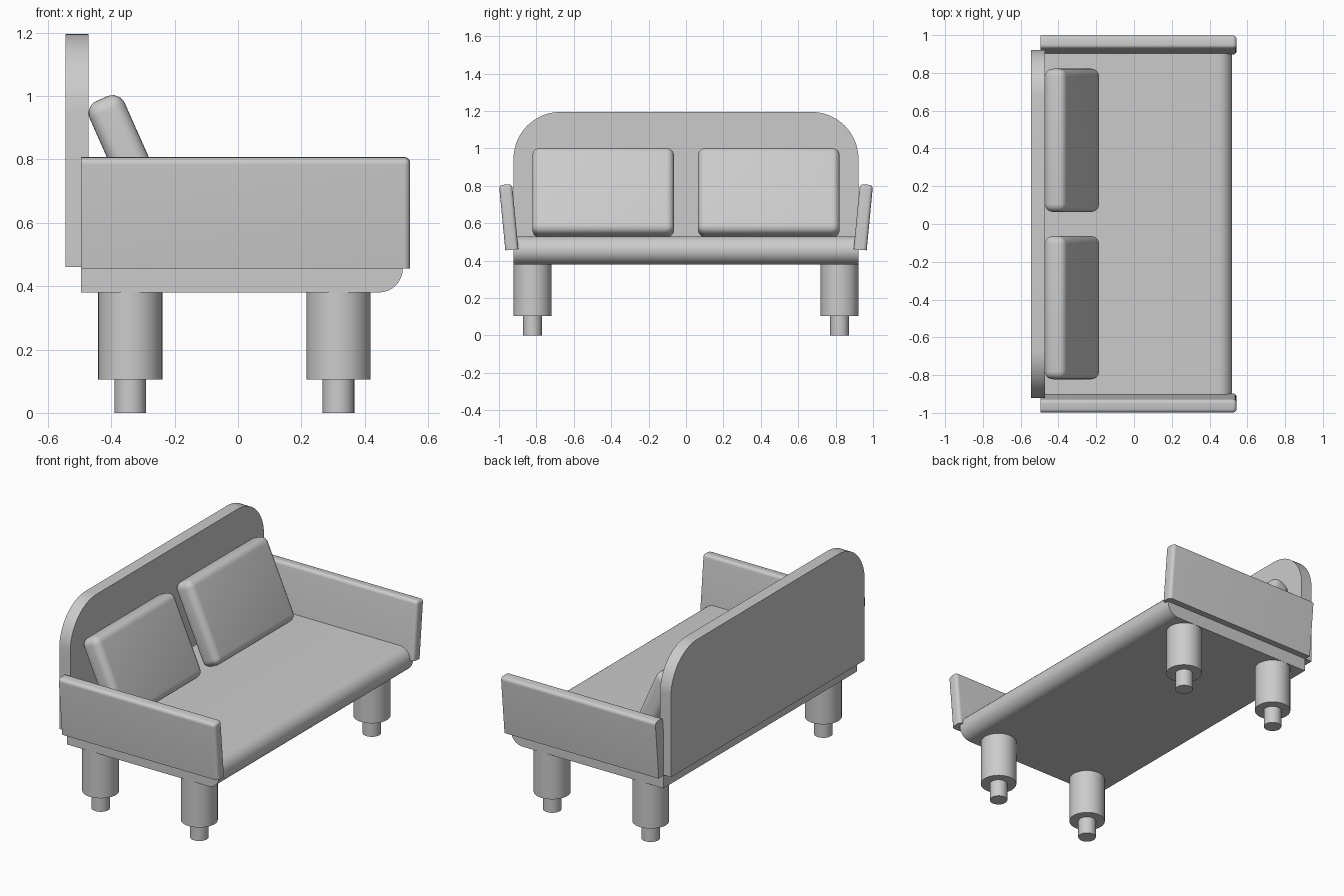
import bpy, bmesh
from math import radians, sin, cos
from mathutils import Matrix, Vector

if "Cube" in bpy.data.objects:
    bpy.data.objects.remove(bpy.data.objects["Cube"])


def finish(bm, name, loc=(0, 0, 0), rot=(0, 0, 0)):
    bmesh.ops.recalc_face_normals(bm, faces=bm.faces)
    mesh = bpy.data.meshes.new(name)
    bm.to_mesh(mesh)
    bm.free()
    ob = bpy.data.objects.new(name, mesh)
    ob.location, ob.rotation_euler = loc, rot
    bpy.context.collection.objects.link(ob)
    bpy.ops.object.select_all(action='DESELECT')
    ob.select_set(True)
    bpy.context.view_layer.objects.active = ob
    bpy.ops.object.shade_smooth_by_angle(angle=radians(35))
    return ob


def arc(a, b, r, start, end, n=16):
    steps = [radians(start + (end - start) * i / n) for i in range(n + 1)]
    return [(a + r * cos(t), b + r * sin(t)) for t in steps]


def extrude(points, vec, name):
    bm = bmesh.new()
    face = bm.faces.new([bm.verts.new(p) for p in points])
    new = bmesh.ops.extrude_face_region(bm, geom=[face], use_keep_orig=True)
    verts = [v for v in new['geom'] if isinstance(v, bmesh.types.BMVert)]
    bmesh.ops.translate(bm, verts=verts, vec=Vector(vec))
    return finish(bm, name)


def bevel_box(name, size, radius, loc, rot, pick=lambda e: True, segments=6):
    bm = bmesh.new()
    bmesh.ops.create_cube(bm, size=1, matrix=Matrix.Diagonal((*size, 1)))
    bmesh.ops.bevel(bm, geom=[e for e in bm.edges if pick(e)], offset=radius,
                    segments=segments, profile=0.5, affect='EDGES')
    return finish(bm, name, loc, rot)


def cylinder(name, x, y, z0, z1, r):
    bm = bmesh.new()
    bmesh.ops.create_cone(bm, cap_ends=True, segments=48, radius1=r, radius2=r,
                          depth=z1 - z0)
    return finish(bm, name, (x, y, (z0 + z1) / 2))


# Seat slab with half-round front edge
profile = [(-0.495, 0.53), (-0.495, 0.38)] + arc(0.445, 0.455, 0.075, -90, 90)
extrude([(x, -0.922, z) for x, z in profile], (0, 1.844, 0), "seat")

# Backrest board with two rounded top corners
R = 0.25
outline = ([(-0.922, 0.46), (0.922, 0.46)]
           + arc(0.922 - R, 1.195 - R, R, 0, 90)
           + arc(-0.922 + R, 1.195 - R, R, 90, 180))
extrude([(-0.545, y, z) for y, z in outline], (0.073, 0, 0), "backrest")


# Armrests round only along their top and front faces
def top_or_front(e):
    a, b = (v.co for v in e.verts)
    return (a.z > 0 and b.z > 0) or (a.x > 0 and b.x > 0)


def arm_edges(e):
    a, b = (v.co for v in e.verts)
    back = a.x < 0 and b.x < 0
    bottom = a.z < 0 and b.z < 0
    return top_or_front(e) and not back and not bottom


for side, label in ((1, "far"), (-1, "near")):
    bevel_box(label + "_armrest", (1.038, 0.07, 0.35), 0.02,
              (0.024, side * 0.948, 0.6325), (radians(-5.5 * side), 0, 0), arm_edges)
    # Leaning cushions
    bevel_box(label + "_cushion", (0.121, 0.758, 0.50), 0.042,
              (-0.328, side * 0.443, 0.763), (0, radians(-24), 0))
    # Stepped round legs
    for x, pos in ((-0.34, "back"), (0.317, "front")):
        cylinder(f"{label}_{pos}_leg", x, side * 0.821, 0.105, 0.385, 0.101)
        cylinder(f"{label}_{pos}_foot", x, side * 0.821, 0, 0.11, 0.05)
